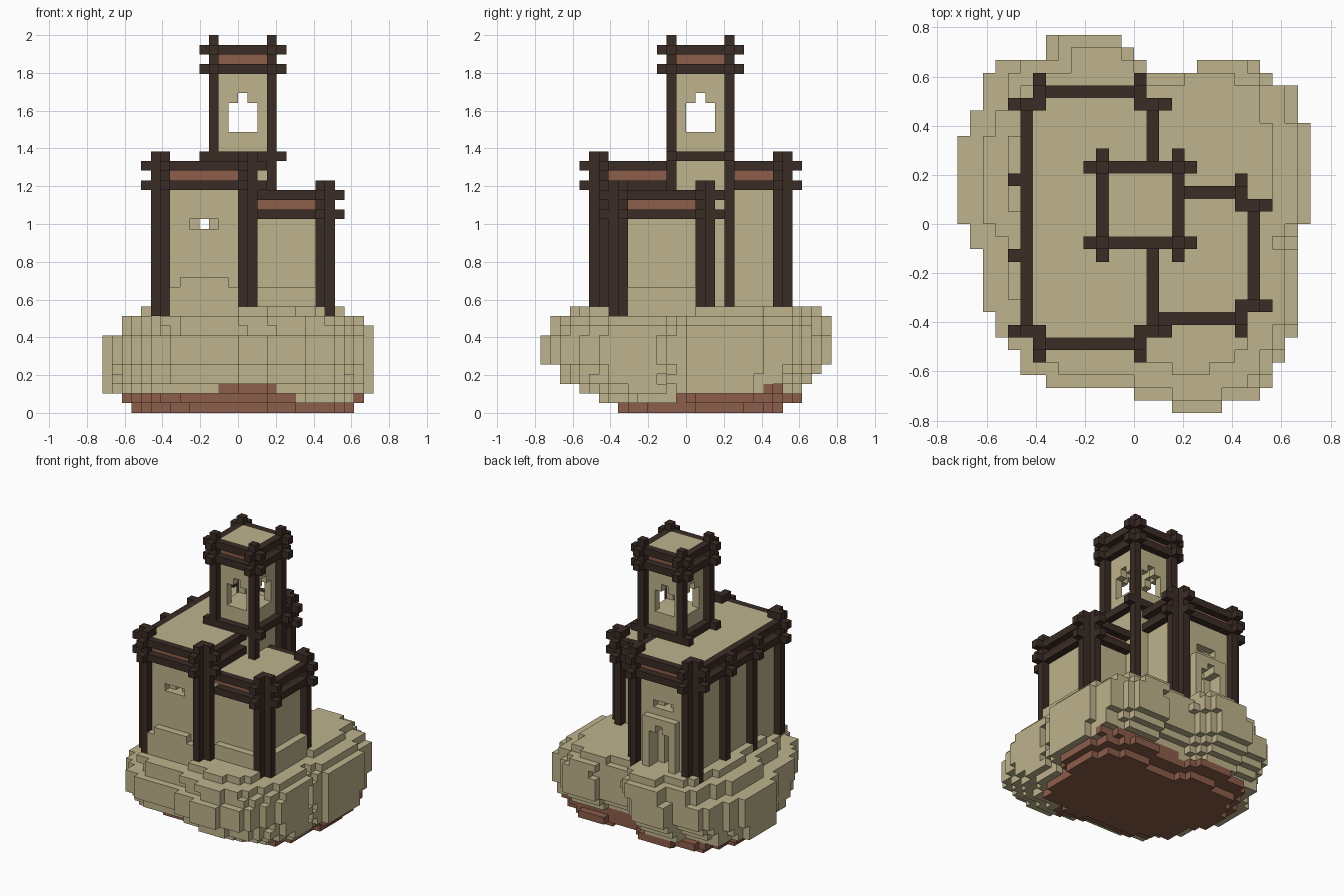
import bpy
import bmesh

cube = bpy.data.objects.get("Cube")
if cube:
    bpy.data.objects.remove(cube)

UNIT = 2 / 39   # edge length of one building block
blocks = {}     # (x, y, z) -> (part name, colour name)


def make_material(name, colour):
    mat = bpy.data.materials.new(name)
    mat.use_nodes = True
    mat.diffuse_color = colour
    mat.node_tree.nodes["Principled BSDF"].inputs["Base Color"].default_value = colour
    return mat


materials = {
    "sandstone": make_material("sandstone", (0.515, 0.451, 0.262, 1)),
    "clay": make_material("clay", (0.262, 0.109, 0.067, 1)),
    "timber": make_material("timber", (0.042, 0.025, 0.018, 1)),
}


def cells(xs, ys, zs):
    """All blocks in the inclusive ranges; a single number means one layer."""
    spans = [(s, s) if isinstance(s, int) else s for s in (xs, ys, zs)]
    (x0, x1), (y0, y1), (z0, z1) = spans
    return [(x, y, z) for x in range(x0, x1 + 1)
            for y in range(y0, y1 + 1) for z in range(z0, z1 + 1)]


def fill(part, colour, xs, ys, zs):
    for c in cells(xs, ys, zs):
        blocks[c] = (part, colour)


def carve(xs, ys, zs):
    for c in cells(xs, ys, zs):
        blocks.pop(c, None)


def corner(part, x, y, sx, sy, base, top, beams):
    """L-shaped corner post with beam ends sticking out both ways."""
    for px, py in ((x, y), (x + sx, y), (x, y + sy)):
        fill(part, "timber", px, py, (base, top))
    for z in beams:
        fill(part, "timber", x + 2 * sx, y, z)
        fill(part, "timber", x, y + 2 * sy, z)


# Rock: plan outline as (row count, left, right) from back to front
outline = {}
row = 14
for count, left, right in (
        (1, -7, -2), (1, -7, -1), (1, -11, 0), (1, -12, 11), (2, -12, 13),
        (1, -13, 13), (1, -13, 14), (7, -14, 14), (2, -13, 13), (1, -12, 12),
        (4, -12, 13), (2, -11, 13), (1, -10, 12), (1, -9, 12), (1, -9, 11),
        (1, -7, 11), (1, 0, 10), (1, 3, 7)):
    for _ in range(count):
        outline[row] = [(left, right)]
        row -= 1
outline[12].append((5, 10))


def rock_colour(x, y, z):
    if z == 0 or (z == 1 and not (x > 5 and y < -1)):
        return "clay"
    if z == 2 and ((-2 <= x < 4 and y < 0) or (x > 0 and y > 7)):
        return "clay"
    return "sandstone"


# Rock: the outline fitted to the extent of each layer
layers = [(-11, 12, -7, 10), (-12, 13, -9, 12), (-14, 14, -11, 12),
          (-14, 14, -13, 13), (-14, 14, -13, 14)]
layers += [(-14, 14, -15, 15)] * 3
layers += [(-12, 14, -14, 15), (-12, 13, -14, 15), (-10, 11, -12, 14)]
for z, (x0, x1, y0, y1) in enumerate(layers):
    for x in range(x0, x1):
        for y in range(y0, y1):
            u = (x + 0.5 - x0) / (x1 - x0) * 28 - 14
            v = int((y + 0.5 - y0) / (y1 - y0) * 30) - 15
            if any(a <= u < b for a, b in outline[v]):
                blocks[x, y, z] = ("rock_base", rock_colour(x, y, z))

# Stone footing against the walls
fill("stone_footing", "sandstone", (-7, -1), -10, (10, 12))
fill("stone_footing", "sandstone", (-6, -2), -10, 13)
fill("stone_footing", "sandstone", (2, 7), -8, (10, 12))
fill("stone_footing", "sandstone", 9, (-6, 0), (10, 12))

# Main house: hollow walls with a clay band below the roof
fill("house_walls", "sandstone", (-8, 0), (-9, 9), (10, 25))
fill("house_walls", "clay", (-8, 0), (-9, 9), 24)
carve((-6, -2), (-7, 7), (11, 22))

# Side wing
fill("wing_walls", "sandstone", (1, 8), (-7, 1), (10, 22))
fill("wing_walls", "clay", (1, 8), (-7, 1), 21)

# Slit windows: wide outside, narrow inside
for outer, inner in ((-9, -8), (9, 8)):
    carve((-5, -3), outer, 19)
    carve(-4, inner, 19)

# Back door with a raised surround
fill("door_surround", "sandstone", (-6, -2), 10, (10, 17))
carve((-5, -3), (9, 10), (11, 15))
carve(-4, (9, 10), 16)
carve(-4, 8, (11, 15))

# House timber frame
for z in (23, 25):
    for y in (-10, 10):
        fill("house_frame", "timber", (-7, -1), y, z)
    for x in (-9, 1):
        fill("house_frame", "timber", x, (-8, 8), z)
    for y in (-3, 3):
        fill("house_frame", "timber", -10, y, z)
for y in (-3, 3):
    fill("house_frame", "timber", -9, y, (10, 25))
for x, sx in ((-8, -1), (0, 1)):
    for y, sy in ((-9, -1), (9, 1)):
        corner("house_frame", x, y, sx, sy, 10, 26, (23, 25))

# Wing timber frame
for z in (20, 22):
    fill("wing_frame", "timber", (2, 7), -8, z)
    fill("wing_frame", "timber", (3, 7), 2, z)
    fill("wing_frame", "timber", 9, (-6, 0), z)
for y, sy in ((-7, -1), (1, 1)):
    corner("wing_frame", 8, y, 1, sy, 10, 23, (20, 22))

# Tower body with a hollow room and an arched window on each side
fill("tower_walls", "sandstone", (-2, 2), (-1, 3), (10, 37))
fill("tower_walls", "clay", (-2, 2), (-1, 3), 36)
carve((-1, 1), (0, 2), (29, 33))
carve((-1, 1), (-1, 3), (29, 31))
carve((-2, 2), (0, 2), (29, 31))
carve(0, (-1, 3), 32)
carve((-2, 2), 1, 32)

# Tower timber frame: crossing beams and corner posts
for z, overhang in ((26, 0), (35, 1), (37, 1)):
    for y in (-2, 4):
        fill("tower_frame", "timber", (-4, 4), y, z)
    for x in (-3, 3):
        fill("tower_frame", "timber", x, (-2 - overhang, 4 + overhang), z)
for x, y, base in ((-3, -2, 26), (-3, 4, 26), (3, -2, 23), (3, 4, 10)):
    fill("tower_frame", "timber", x, y, (base, 38))


def build_part(part):
    """Mesh the exposed block faces of one part."""
    bm = bmesh.new()
    corners = {}
    slots = list(materials)

    def vert(p):
        if p not in corners:
            corners[p] = bm.verts.new([k * UNIT for k in p])
        return corners[p]

    for cell, (name, colour) in blocks.items():
        if name != part:
            continue
        for axis in range(3):
            for side in (0, 1):
                near = list(cell)
                near[axis] += 2 * side - 1
                if tuple(near) in blocks:
                    continue
                quad = []
                for du, dv in ((0, 0), (1, 0), (1, 1), (0, 1)):
                    p = list(cell)
                    p[axis] += side
                    p[(axis + 1) % 3] += du
                    p[(axis + 2) % 3] += dv
                    quad.append(vert(tuple(p)))
                face = bm.faces.new(quad if side else quad[::-1])
                face.material_index = slots.index(colour)
    mesh = bpy.data.meshes.new(part)
    for mat in materials.values():
        mesh.materials.append(mat)
    bm.to_mesh(mesh)
    bm.free()
    bpy.context.collection.objects.link(bpy.data.objects.new(part, mesh))


for part in sorted({name for name, _ in blocks.values()}):
    build_part(part)
